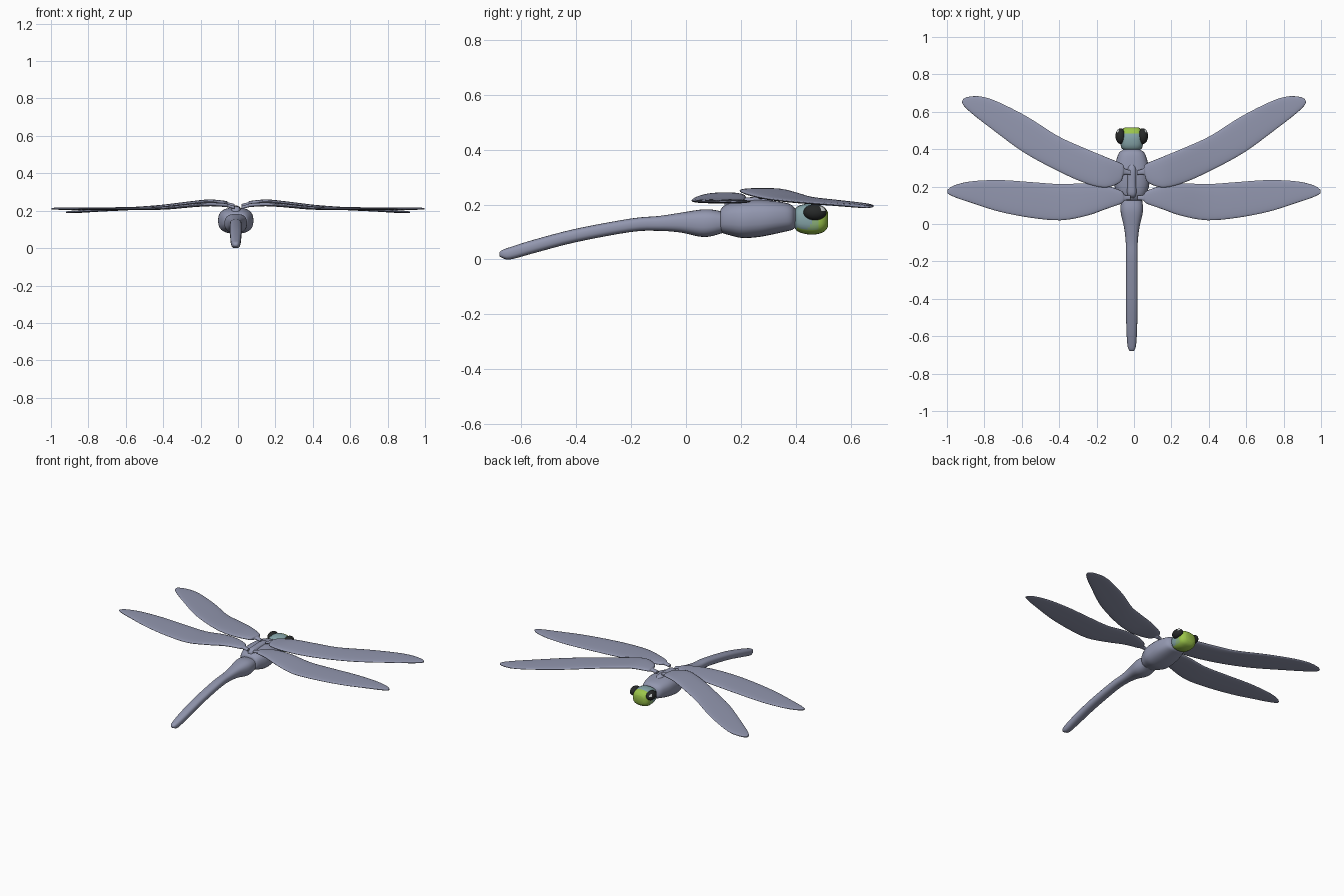
import bpy, bmesh, math
from mathutils import Vector

BX = -0.012  # the body sits slightly left of the wing centre


def mat(name, rgb):
    m = bpy.data.materials.new(name)
    m.diffuse_color = (*rgb, 1)
    return m


grey = mat("slate_grey", (0.29, 0.31, 0.43))
black = mat("eye_black", (0.02, 0.022, 0.022))
white = mat("eye_glint", (0.65, 0.68, 0.68))
lime = mat("lime_green", (0.33, 0.56, 0.07))
green = mat("soft_green", (0.28, 0.47, 0.21))
teal = mat("teal_grey", (0.24, 0.38, 0.40))


def finish(bm, name, mats, angle=50, rule=None):
    bmesh.ops.recalc_face_normals(bm, faces=bm.faces)
    if rule:
        for f in bm.faces:
            f.material_index = rule(f.calc_center_median(), f.normal)
    me = bpy.data.meshes.new(name)
    bm.to_mesh(me)
    bm.free()
    for m in mats:
        me.materials.append(m)
    ob = bpy.data.objects.new(name, me)
    bpy.context.collection.objects.link(ob)
    bpy.ops.object.select_all(action='DESELECT')
    ob.select_set(True)
    bpy.context.view_layer.objects.active = ob
    bpy.ops.object.shade_smooth_by_angle(angle=math.radians(angle))
    return ob


def smooth_rows(rows, n):
    """Catmull-Rom interpolation between rows of numbers."""
    out = []
    for i in range(len(rows) - 1):
        p0, p1 = rows[max(i - 1, 0)], rows[i]
        p2, p3 = rows[i + 1], rows[min(i + 2, len(rows) - 1)]
        for k in range(n):
            t = k / n
            out.append([0.5 * (2 * b + (c - a) * t + (2 * a - 5 * b + 4 * c - d) * t * t
                               + (3 * b - a - 3 * c + d) * t ** 3)
                        for a, b, c, d in zip(p0, p1, p2, p3)])
    return out + [list(rows[-1])]


def loft(sections, sides=24, power=2.0):
    """Skin rings given as (centre, half-axis u, half-axis v)."""
    bm = bmesh.new()
    rings = []
    for c, u, v in sections:
        ring = []
        for i in range(sides):
            a = 2 * math.pi * i / sides
            ca, sa = math.cos(a), math.sin(a)
            ring.append(bm.verts.new(c + u * math.copysign(abs(ca) ** (2 / power), ca)
                                     + v * math.copysign(abs(sa) ** (2 / power), sa)))
        rings.append(ring)
    for r, s in zip(rings, rings[1:]):
        for i in range(sides):
            j = (i + 1) % sides
            bm.faces.new((r[i], r[j], s[j], s[i]))
    bm.faces.new(rings[0])
    bm.faces.new(rings[-1])
    return bm


def body_part(name, rows, mats, power=2.6, n=4, rule=None):
    """Rows: y, half width, bottom z, top z."""
    secs = [(Vector((BX, y, (lo + hi) / 2)), Vector((w, 0, 0)), Vector((0, 0, (hi - lo) / 2)))
            for y, w, lo, hi in smooth_rows(rows, n)]
    return finish(loft(secs, 28, power), name, mats, 50, rule)


# Long curved abdomen
body_part("abdomen", [
    (-0.68, 0.008, 0.012, 0.026), (-0.67, 0.017, 0.006, 0.034), (-0.64, 0.024, 0.0, 0.045),
    (-0.55, 0.029, 0.024, 0.073), (-0.4, 0.031, 0.063, 0.112), (-0.2, 0.031, 0.100, 0.149),
    (-0.1, 0.032, 0.104, 0.158), (-0.02, 0.041, 0.098, 0.170), (0.05, 0.057, 0.083, 0.181),
    (0.09, 0.060, 0.084, 0.182), (0.13, 0.055, 0.095, 0.175), (0.16, 0.05, 0.1, 0.17)], [grey])

# Thorax
body_part("thorax", [
    (0.125, 0.055, 0.102, 0.178), (0.132, 0.064, 0.096, 0.190), (0.16, 0.078, 0.088, 0.205),
    (0.205, 0.093, 0.078, 0.213), (0.26, 0.094, 0.081, 0.217), (0.31, 0.090, 0.090, 0.214),
    (0.36, 0.077, 0.101, 0.207), (0.385, 0.064, 0.107, 0.198), (0.398, 0.045, 0.115, 0.185),
    (0.41, 0.035, 0.12, 0.18)], [grey])

# Raised ridge between the wing roots
body_part("wing_mount", [
    (0.14, 0.012, 0.18, 0.205), (0.16, 0.024, 0.18, 0.222), (0.22, 0.024, 0.18, 0.226),
    (0.29, 0.024, 0.18, 0.226), (0.32, 0.012, 0.18, 0.212)], [grey])


# Head, with a lime face and underside fading to teal at the back
def head_rule(c, n):
    if c.y > 0.484 or n.z < -0.55:
        return 0
    return 1 if c.y - 0.5 * (c.z - 0.147) > 0.462 else 2


body_part("head", [
    (0.396, 0.040, 0.115, 0.180), (0.404, 0.053, 0.104, 0.191), (0.425, 0.060, 0.095, 0.200),
    (0.46, 0.062, 0.090, 0.203), (0.49, 0.060, 0.095, 0.197), (0.507, 0.050, 0.104, 0.187),
    (0.517, 0.034, 0.118, 0.172)], [lime, green, teal], 2.7, 4, head_rule)

# Eyes with a small glint
for side, word in ((-1, "left"), (1, "right")):
    bm = bmesh.new()
    bmesh.ops.create_uvsphere(bm, u_segments=32, v_segments=20, radius=1)
    centre, size = Vector((BX + side * 0.060, 0.470, 0.172)), Vector((0.027, 0.042, 0.029))
    for v in bm.verts:
        v.co = centre + v.co * size
    glint = Vector((side * 0.6, 0.68, 0.42)).normalized()

    def eye_rule(c, n):
        d = c - centre
        d = Vector((d.x / size.x, d.y / size.y, d.z / size.z)).normalized()
        return 1 if d.dot(glint) > 0.95 else 0
    finish(bm, word + "_eye", [black, white], 60, eye_rule)

# Wings, rows: leading x, y, trailing x, y, centre z, half thickness
front = [
    (0.02, 0.287, 0.02, 0.263, 0.228, 0.008), (0.05, 0.297, 0.055, 0.262, 0.236, 0.009),
    (0.065, 0.322, 0.075, 0.222, 0.243, 0.010), (0.16, 0.362, 0.155, 0.195, 0.250, 0.010),
    (0.28, 0.412, 0.27, 0.222, 0.238, 0.010), (0.41, 0.472, 0.42, 0.29, 0.222, 0.009),
    (0.57, 0.573, 0.59, 0.383, 0.211, 0.008), (0.73, 0.654, 0.75, 0.5, 0.202, 0.007),
    (0.82, 0.682, 0.86, 0.585, 0.196, 0.007), (0.885, 0.68, 0.908, 0.63, 0.193, 0.006),
    (0.914, 0.668, 0.92, 0.652, 0.192, 0.004)]
hind = [
    (0.02, 0.152, 0.02, 0.128, 0.218, 0.008), (0.05, 0.155, 0.05, 0.125, 0.225, 0.009),
    (0.07, 0.178, 0.07, 0.108, 0.230, 0.010), (0.15, 0.205, 0.15, 0.080, 0.234, 0.010),
    (0.25, 0.218, 0.25, 0.045, 0.228, 0.010), (0.39, 0.213, 0.39, 0.020, 0.215, 0.009),
    (0.55, 0.224, 0.55, 0.033, 0.212, 0.008), (0.72, 0.235, 0.72, 0.066, 0.211, 0.007),
    (0.87, 0.228, 0.86, 0.110, 0.211, 0.007), (0.96, 0.207, 0.95, 0.140, 0.211, 0.006),
    (0.997, 0.183, 0.998, 0.163, 0.211, 0.004)]
for label, rows in (("front", front), ("hind", hind)):
    for side, word in ((-1, "left"), (1, "right")):
        secs = []
        for lx, ly, tx, ty, z, t in smooth_rows(rows, 4):
            lead, trail = Vector((side * lx, ly, z)), Vector((side * tx, ty, z))
            secs.append(((lead + trail) / 2, (lead - trail) / 2, Vector((0, 0, t))))
        finish(loft(secs, 24, 2.6), f"{label}_wing_{word}", [grey], 60)
